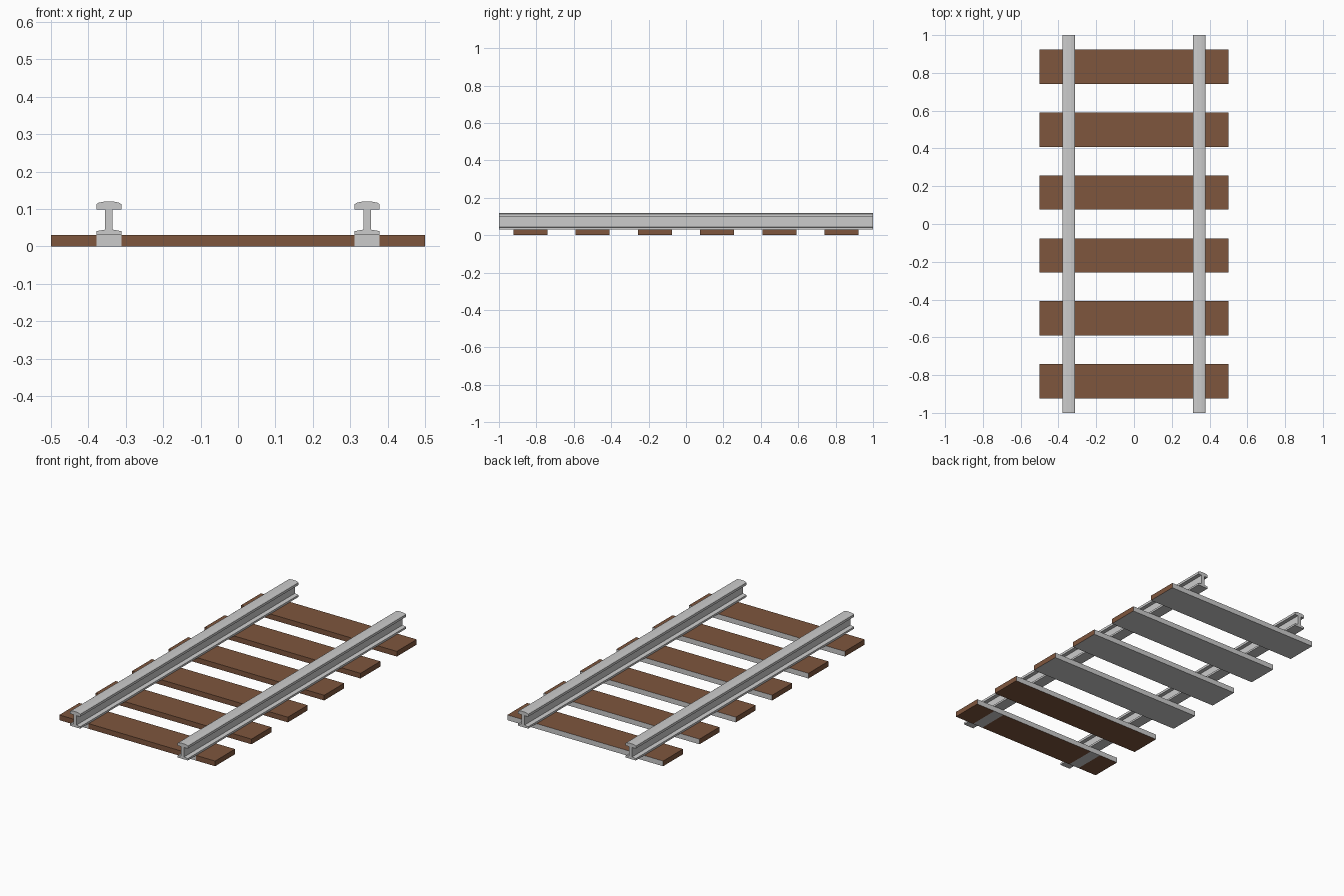
import bpy, bmesh
from mathutils import Vector

if "Cube" in bpy.data.objects:
    bpy.data.objects.remove(bpy.data.objects["Cube"])

RAIL_X = 0.345
HALF_W = 0.033

wood = bpy.data.materials.new("wood")
wood.diffuse_color = (0.21, 0.092, 0.047, 1)
wood.use_nodes = True
wood.node_tree.nodes["Principled BSDF"].inputs["Base Color"].default_value = wood.diffuse_color


def add_object(name, bm):
    bmesh.ops.recalc_face_normals(bm, faces=bm.faces)
    mesh = bpy.data.meshes.new(name)
    bm.to_mesh(mesh)
    bm.free()
    obj = bpy.data.objects.new(name, mesh)
    bpy.context.collection.objects.link(obj)
    return obj


# Rails: I-shaped profile swept along y
half = [(0.033, 0.030), (0.033, 0.041), (0.010, 0.045), (0.010, 0.099),
        (0.033, 0.099), (0.033, 0.113), (0.027, 0.117), (0.012, 0.120)]
profile = half + [(-x, z) for x, z in reversed(half)]
for name, side in (("left_rail", -1), ("right_rail", 1)):
    bm = bmesh.new()
    face = bm.faces.new([bm.verts.new((side * RAIL_X + x, -1, z)) for x, z in profile])
    ext = bmesh.ops.extrude_face_region(bm, geom=[face], use_keep_orig=True)
    verts = [g for g in ext["geom"] if isinstance(g, bmesh.types.BMVert)]
    bmesh.ops.translate(bm, verts=verts, vec=(0, 2, 0))
    add_object(name, bm)

# Wooden ties, with grey backs, undersides and rail patches as painted
for i in range(6):
    y = -0.8325 + i * 0.333
    bm = bmesh.new()
    bmesh.ops.create_cube(bm, size=1)
    bmesh.ops.scale(bm, vec=(1, 0.182, 0.03), verts=bm.verts)
    bmesh.ops.translate(bm, vec=(0, y, 0.015), verts=bm.verts)
    if i == 0:
        for s in (-1, 1):
            for d in (-HALF_W, HALF_W):
                bmesh.ops.bisect_plane(bm, geom=bm.verts[:] + bm.edges[:] + bm.faces[:],
                                       plane_co=Vector((s * RAIL_X + d, 0, 0)),
                                       plane_no=Vector((1, 0, 0)))
    bm.normal_update()
    for f in bm.faces:
        n = f.normal
        under_rail = abs(abs(f.calc_center_median().x) - RAIL_X) < HALF_W * 0.5
        grey = n.y > 0.5 or (n.z < -0.5 and i > 1)
        grey = grey or (i == 0 and under_rail and (n.y < -0.5 or n.z < -0.5))
        f.material_index = 1 if grey else 0
    tie = add_object(f"tie_{i + 1}", bm)
    tie.data.materials.append(wood)
    tie.data.materials.append(None)
